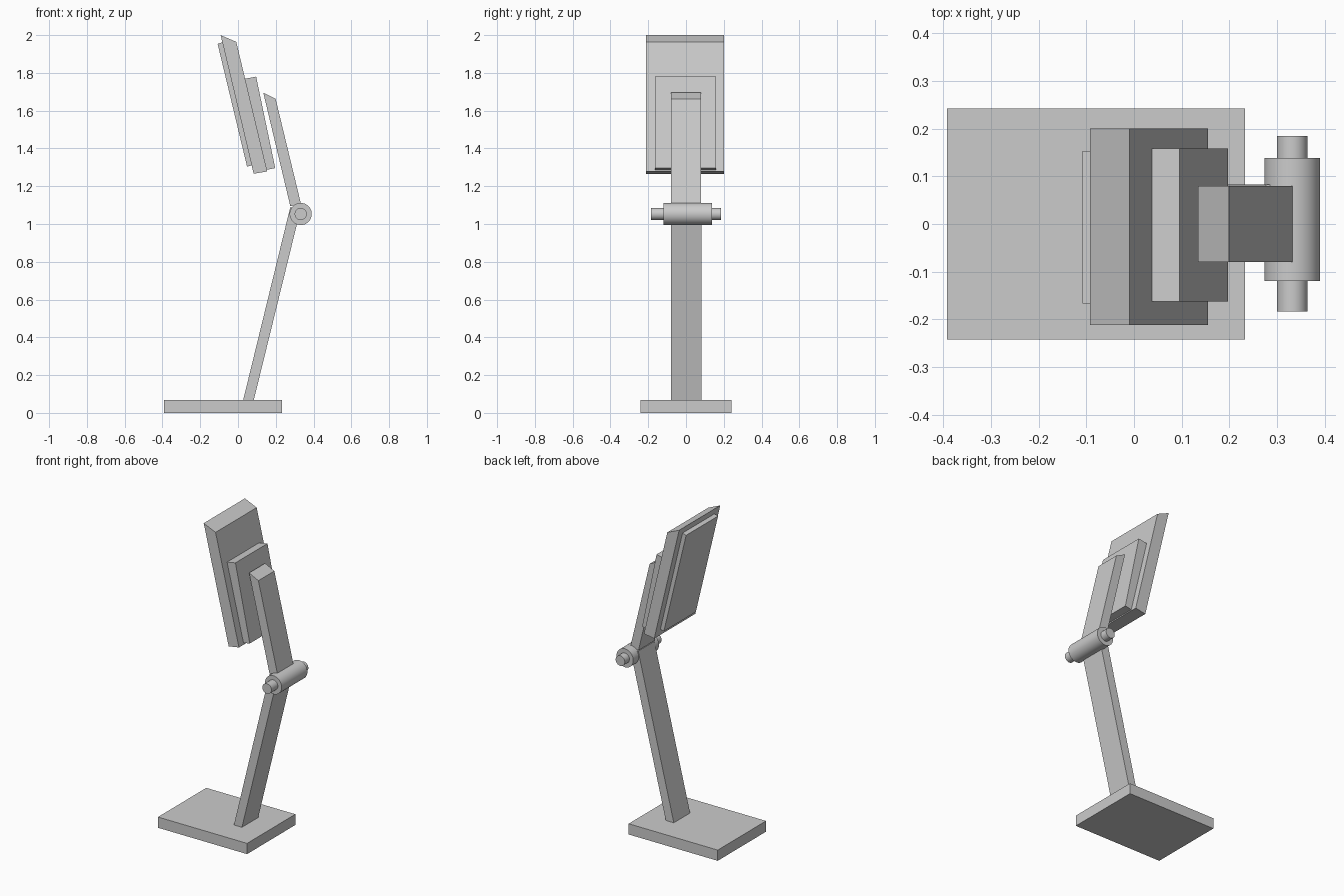
import bpy, bmesh, math

if "Cube" in bpy.data.objects:
    bpy.data.objects.remove(bpy.data.objects["Cube"])


def slab(name, profile, y0, y1):
    """Extrude an (x, z) side profile from y0 to y1."""
    bm = bmesh.new()
    face = bm.faces.new([bm.verts.new((x, y0, z)) for x, z in profile])
    ext = bmesh.ops.extrude_face_region(bm, geom=[face])
    moved = [v for v in ext["geom"] if isinstance(v, bmesh.types.BMVert)]
    bmesh.ops.translate(bm, vec=(0, y1 - y0, 0), verts=moved)
    bmesh.ops.recalc_face_normals(bm, faces=bm.faces)
    mesh = bpy.data.meshes.new(name)
    bm.to_mesh(mesh)
    bm.free()
    obj = bpy.data.objects.new(name, mesh)
    bpy.context.collection.objects.link(obj)
    return obj


def rod(name, radius, y0, y1, x=0.332, z=1.053):
    """Smooth cylinder lying along y."""
    bpy.ops.mesh.primitive_cylinder_add(
        vertices=48, radius=radius, depth=y1 - y0,
        location=(x, (y0 + y1) / 2, z), rotation=(math.pi / 2, 0, 0))
    bpy.context.object.name = name
    bpy.ops.object.shade_smooth_by_angle(angle=math.radians(40))


# Foot plate
slab("base", [(-0.392, 0), (0.233, 0), (0.233, 0.068), (-0.392, 0.068)], -0.242, 0.242)

# Two arms meeting at the hinge
slab("lower_arm", [(0.014, 0.013), (0.067, 0.0), (0.331, 1.077), (0.277, 1.09)], -0.08, 0.083)
slab("upper_arm", [(0.277, 1.094), (0.333, 1.108), (0.199, 1.663), (0.134, 1.695)], -0.08, 0.08)

# Hinge barrel with a thinner pin through it
rod("hinge_barrel", 0.0585, -0.12, 0.138)
rod("hinge_pin", 0.032, -0.184, 0.185)

# Tilted display: rear mount, housing, screen
slab("rear_mount", [(0.138, 1.284), (0.197, 1.296), (0.096, 1.78), (0.037, 1.769)], -0.163, 0.158)
slab("display_housing", [(0.083, 1.266), (0.155, 1.278), (-0.009, 1.964), (-0.092, 2.0)], -0.212, 0.2)
slab("screen", [(0.048, 1.304), (0.085, 1.313), (-0.071, 1.965), (-0.108, 1.954)], -0.167, 0.153)
